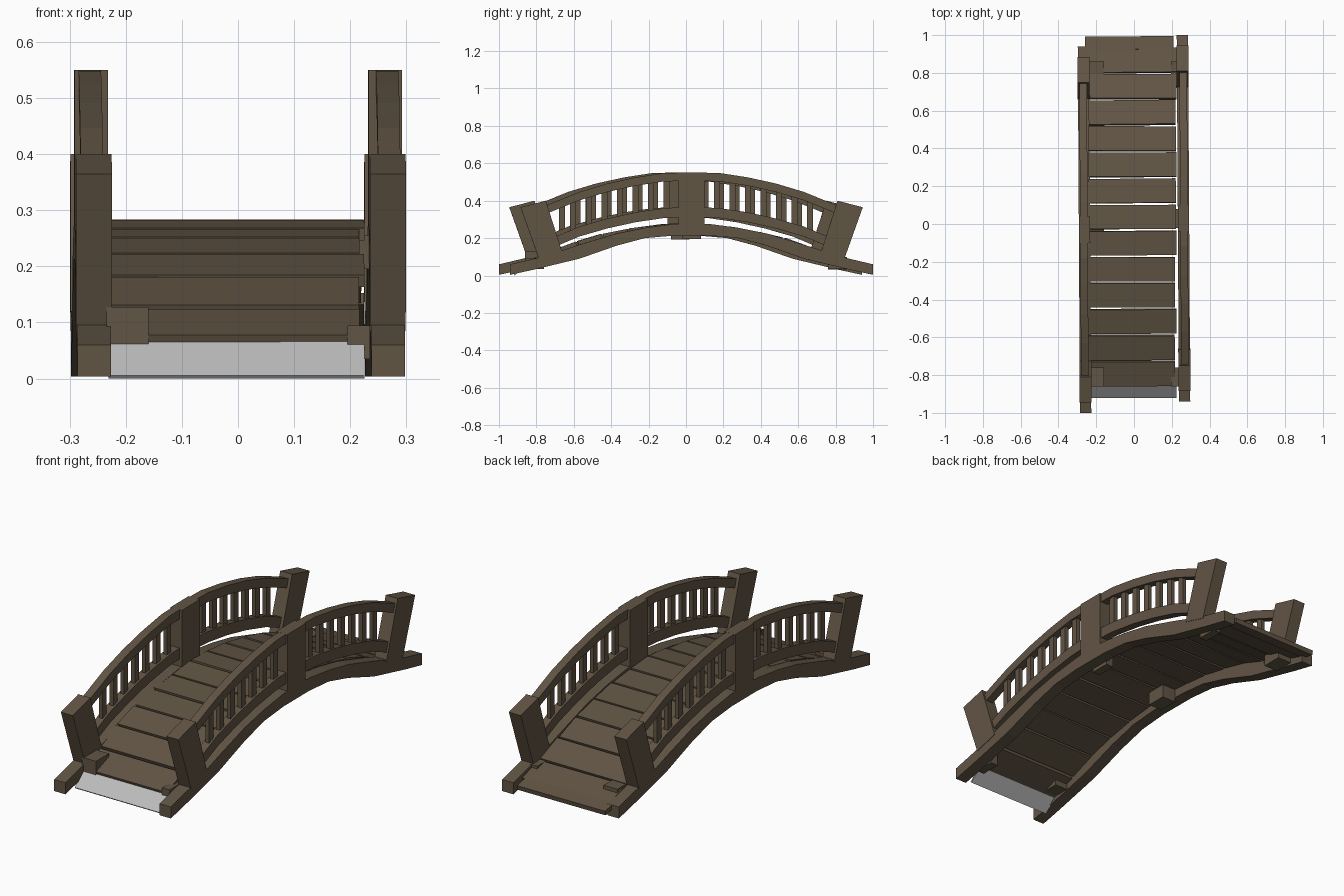
import bpy, bmesh, math, random
from mathutils import Matrix, Vector

random.seed(4)
if "Cube" in bpy.data.objects:
    bpy.data.objects.remove(bpy.data.objects["Cube"])


def material(name, rgb):
    m = bpy.data.materials.new(name)
    m.use_nodes = True
    m.diffuse_color = (*rgb, 1)
    m.node_tree.nodes["Principled BSDF"].inputs["Base Color"].default_value = (*rgb, 1)
    return m


WOOD = material("brown wood", (0.12, 0.09, 0.058))
GREY = material("pale grey", (0.5, 0.5, 0.5))


def finish(name, bm, mat, matrix):
    bmesh.ops.recalc_face_normals(bm, faces=bm.faces)
    mesh = bpy.data.meshes.new(name)
    bm.to_mesh(mesh)
    bm.free()
    mesh.materials.append(mat)
    ob = bpy.data.objects.new(name, mesh)
    ob.matrix_world = matrix
    bpy.context.collection.objects.link(ob)


def box(name, centre, size, matrix=Matrix(), tilt=0.0, turn=0.0, mat=WOOD):
    bm = bmesh.new()
    bmesh.ops.create_cube(bm, size=1)
    bmesh.ops.scale(bm, vec=size, verts=bm.verts)
    place = (Matrix.Translation(centre) @ Matrix.Rotation(turn, 4, "Z")
             @ Matrix.Rotation(tilt, 4, "X"))
    bmesh.ops.transform(bm, matrix=place, verts=bm.verts)
    finish(name, bm, mat, matrix)


def strip(name, upper, lower, width, matrix, x=0.0):
    """Solid beam between an upper and a lower (y, z) curve, extruded along x."""
    bm = bmesh.new()
    rows = [[bm.verts.new((x - width / 2, y, z)) for y, z in line]
            for line in (upper, lower)]
    for i in range(len(upper) - 1):
        bm.faces.new((rows[0][i], rows[0][i + 1], rows[1][i + 1], rows[1][i]))
    geo = bmesh.ops.extrude_face_region(bm, geom=bm.faces[:])["geom"]
    bmesh.ops.translate(bm, vec=(width, 0, 0),
                        verts=[v for v in geo if isinstance(v, bmesh.types.BMVert)])
    finish(name, bm, WOOD, matrix)


def height(line, y):
    for (a, za), (b, zb) in zip(line, line[1:]):
        if y <= b:
            return za + (zb - za) * (y - a) / (b - a)
    return line[-1][1]


def flip(line, s):
    return [(y * s, z) for y, z in line]


def whole(line):
    return flip(line[:0:-1], -1) + line


# Half profiles, running from the middle outward
BEAM_TOP = [(0, .28), (.1, .275), (.25, .255), (.4, .225), (.6, .165), (.8, .1), (.97, .06)]
BEAM_LOW = [(0, .213), (.1, .213), (.25, .2), (.4, .16), (.6, .09), (.85, .03), (.97, .004)]
RAIL_TOP = [(.06, .55), (.15, .548), (.3, .525), (.45, .492), (.6, .447), (.79, .37)]
RAIL_LOW = [(.06, .365), (.15, .36), (.3, .338), (.45, .305), (.6, .262), (.77, .19)]
POST_OUT = [(.815, .085), (.915, .365)]
POST_IN = [(.69, .12), (.78, .4)]
DECK = [(0, .285), (.19, .267), (.31, .25), (.45, .222), (.6, .18), (.73, .125), (.86, .075), (1, .045)]


def lowered(line, d):
    return [(y, z - d) for y, z in line]


# Each side: beam, posts, rails and balusters; the second is turned half round
base = Matrix.Translation((0.262, 0.03, 0)) @ Matrix.Rotation(0.006, 4, "Z")
for side, m in (("left", base), ("right", Matrix.Rotation(math.pi, 4, "Z") @ base)):
    strip(f"{side}_arched_beam", whole(BEAM_TOP), whole(BEAM_LOW), 0.06, m)
    box(f"{side}_middle_post", (0, 0, 0.382), (0.06, 0.14, 0.336), m)
    for end, s in (("front", -1), ("back", 1)):
        tag = f"{side}_{end}"
        strip(f"{tag}_post", flip(POST_OUT, s), flip(POST_IN, s), 0.064, m)
        strip(f"{tag}_top_rail", flip(RAIL_TOP, s), flip(lowered(RAIL_TOP, .045), s), 0.04, m, 0.003)
        strip(f"{tag}_lower_rail", flip(RAIL_LOW, s), flip(lowered(RAIL_LOW, .053), s), 0.04, m, 0.003)
        for i in range(7):
            y = 0.135 + 0.083 * i
            lo, hi = height(RAIL_LOW, y) - 0.02, height(RAIL_TOP, y) - 0.02
            box(f"{tag}_baluster_{i + 1}", (0.003, y * s, (lo + hi) / 2),
                (0.02, 0.032, hi - lo), m)

# Deck planks, each laid along the slope with a slight unevenness
PITCH = 0.138
for i in range(13):
    y0 = -0.855 + PITCH * i
    y1 = y0 + PITCH - 0.01
    z0, z1 = height(DECK, abs(y0)), height(DECK, abs(y1))
    right = 0.22 + random.uniform(-0.006, 0.006)
    box(f"deck_plank_{i + 1}", ((right - 0.24) / 2, (y0 + y1) / 2, (z0 + z1) / 2 - 0.011),
        (right + 0.24, math.hypot(y1 - y0, z1 - z0), 0.022),
        tilt=math.atan2(z1 - z0, y1 - y0) + random.uniform(-0.03, 0.03),
        turn=random.uniform(-0.004, 0.012))
box("back_end_plank", (-0.025, 0.957, 0.045), (0.47, 0.07, 0.022), tilt=-0.2, turn=0.008)

# Pale sloping board at the front
box("front_sloping_board", (-0.003, -0.885, 0.033), (0.456, 0.09, 0.008),
    tilt=math.radians(42), mat=GREY)

# Support blocks under the deck
for name, y, z in (("front", -0.81, 0.095), ("middle", -0.03, 0.225), ("back", 0.81, 0.065)):
    box(f"{name}_right_block", (-0.197, y, z), (0.075, 0.1, 0.066))
    box(f"{name}_left_block", (0.215, -y, z if name == "middle" else 0.065), (0.04, 0.1, 0.06))
